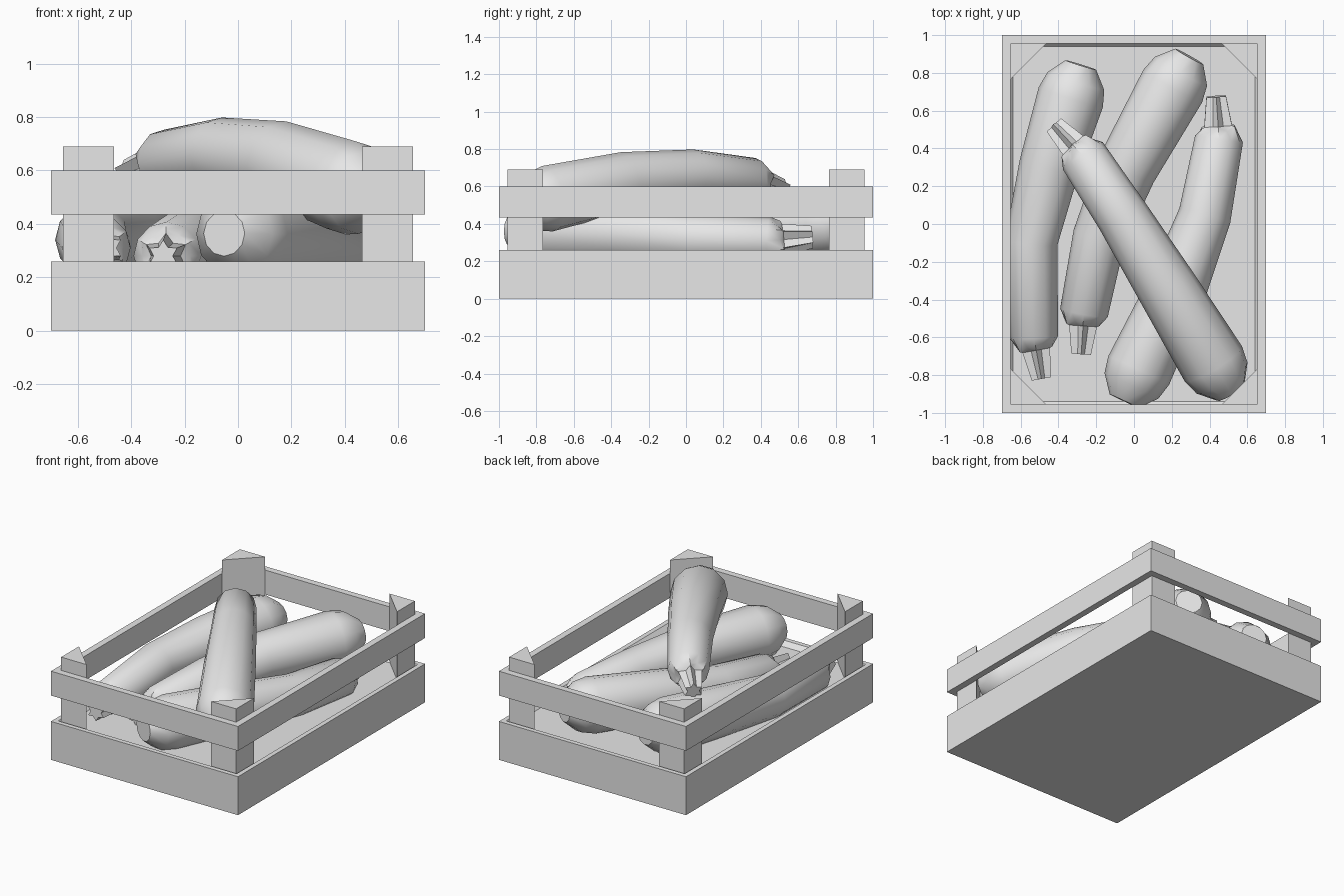
import bpy, bmesh, math
from mathutils import Vector

if "Cube" in bpy.data.objects:
    bpy.data.objects.remove(bpy.data.objects["Cube"])

grey = bpy.data.materials.new("plain_grey")
grey.use_nodes = True
grey.diffuse_color = (0.8, 0.8, 0.8, 1)
grey.node_tree.nodes["Principled BSDF"].inputs["Base Color"].default_value = (0.8, 0.8, 0.8, 1)

HALF_X, HALF_Y, WALL = 0.7, 1.0, 0.045


def finish(name, bm):
    bmesh.ops.recalc_face_normals(bm, faces=bm.faces)
    mesh = bpy.data.meshes.new(name)
    bm.to_mesh(mesh)
    bm.free()
    mesh.materials.append(grey)
    obj = bpy.data.objects.new(name, mesh)
    bpy.context.collection.objects.link(obj)
    return obj


def box_bmesh(low, high):
    bm = bmesh.new()
    bmesh.ops.create_cube(bm, size=1)
    for v in bm.verts:
        v.co = Vector([(a + b) / 2 + c * (b - a) for a, b, c in zip(low, high, v.co)])
    return bm


# Crate base: solid tray with a shallow sunken floor
bm = box_bmesh((-HALF_X, -HALF_Y, 0), (HALF_X, HALF_Y, 0.26))
top = max(bm.faces, key=lambda f: f.calc_center_median().z)
bmesh.ops.inset_region(bm, faces=[top], thickness=WALL)
bmesh.ops.inset_region(bm, faces=[top], thickness=0.04, depth=-0.03)
finish("crate_base", bm)

# Upper rail: four slats butted together
for side, s in (("front", -1), ("back", 1)):
    y = sorted((s * HALF_Y, s * (HALF_Y - WALL)))
    finish(side + "_slat", box_bmesh((-HALF_X, y[0], 0.435), (HALF_X, y[1], 0.6)))
for side, s in (("right", -1), ("left", 1)):
    x = sorted((s * HALF_X, s * (HALF_X - WALL)))
    finish(side + "_slat", box_bmesh((x[0], WALL - HALF_Y, 0.435), (x[1], HALF_Y - WALL, 0.6)))

# Triangular corner posts
for sx, xname in ((-1, "right"), (1, "left")):
    for sy, yname in ((-1, "front"), (1, "back")):
        cx, cy = sx * (HALF_X - WALL), sy * (HALF_Y - WALL)
        bm = bmesh.new()
        plan = [(cx, cy), (cx - sx * 0.19, cy), (cx, cy - sy * 0.19)]
        face = bm.faces.new([bm.verts.new((x, y, 0.2)) for x, y in plan])
        new = bmesh.ops.extrude_face_region(bm, geom=[face])["geom"]
        bmesh.ops.translate(bm, vec=(0, 0, 0.49),
                            verts=[g for g in new if isinstance(g, bmesh.types.BMVert)])
        finish(f"{yname}_{xname}_post", bm)


# Squash: star-shaped stem lofted into a bent, tapering body
def squash(name, stem, neck, mid, shoulder, fat):
    stem, neck, mid, shoulder, fat = map(Vector, (stem, neck, mid, shoulder, fat))
    out = (neck - stem).normalized()
    end = (fat - shoulder).normalized()
    # centre, outer radius, inner radius, scallop along the axis
    rings = [
        (stem, 0.06, 0.036, 0),
        (neck - out * 0.07, 0.085, 0.055, 0),
        (neck - out * 0.065, 0.1, 0.09, 0.02),
        (neck, 0.128, 0.128, 0),
        (mid, 0.14, 0.14, 0),
        (shoulder, 0.16, 0.16, 0),
        (fat, 0.178, 0.178, 0),
        (fat + end * 0.09, 0.158, 0.158, 0),
        (fat + end * 0.18, 0.085, 0.085, 0),
    ]
    bm = bmesh.new()
    loops = []
    for i, (centre, outer, inner, scallop) in enumerate(rings):
        before, after = rings[max(i - 1, 0)][0], rings[min(i + 1, len(rings) - 1)][0]
        along = (after - before).normalized()
        across = along.cross(Vector((0, 0, 1))).normalized()
        up = across.cross(along)
        loop = []
        for k in range(12):
            a = math.tau * k / 12
            r = inner if k % 2 else outer
            shift = along * (scallop if k % 2 else 0)
            loop.append(bm.verts.new(centre + shift + r * (up * math.cos(a) + across * math.sin(a))))
        loops.append(loop)
    for a, b in zip(loops, loops[1:]):
        for k in range(12):
            n = (k + 1) % 12
            bm.faces.new((a[k], a[n], b[n], b[k]))
    bm.faces.new(loops[0])
    bm.faces.new(loops[-1])
    obj = finish(name, bm)
    bpy.ops.object.select_all(action="DESELECT")
    obj.select_set(True)
    bpy.context.view_layer.objects.active = obj
    bpy.ops.object.shade_smooth_by_angle(angle=math.radians(40))


squash("right_squash", (-0.49, -0.82, 0.31), (-0.53, -0.6, 0.31), (-0.545, -0.1, 0.34),
       (-0.45, 0.3, 0.37), (-0.335, 0.67, 0.385))
squash("middle_squash", (-0.28, -0.69, 0.28), (-0.265, -0.47, 0.28), (-0.185, -0.07, 0.32),
       (-0.04, 0.29, 0.37), (0.205, 0.73, 0.4))
squash("left_squash", (0.435, 0.675, 0.33), (0.45, 0.45, 0.31), (0.375, 0.045, 0.32),
       (0.22, -0.36, 0.35), (0.025, -0.775, 0.36))
squash("top_squash", (-0.42, 0.52, 0.58), (-0.27, 0.36, 0.625), (-0.06, 0.04, 0.658),
       (0.17, -0.33, 0.625), (0.42, -0.74, 0.535))
